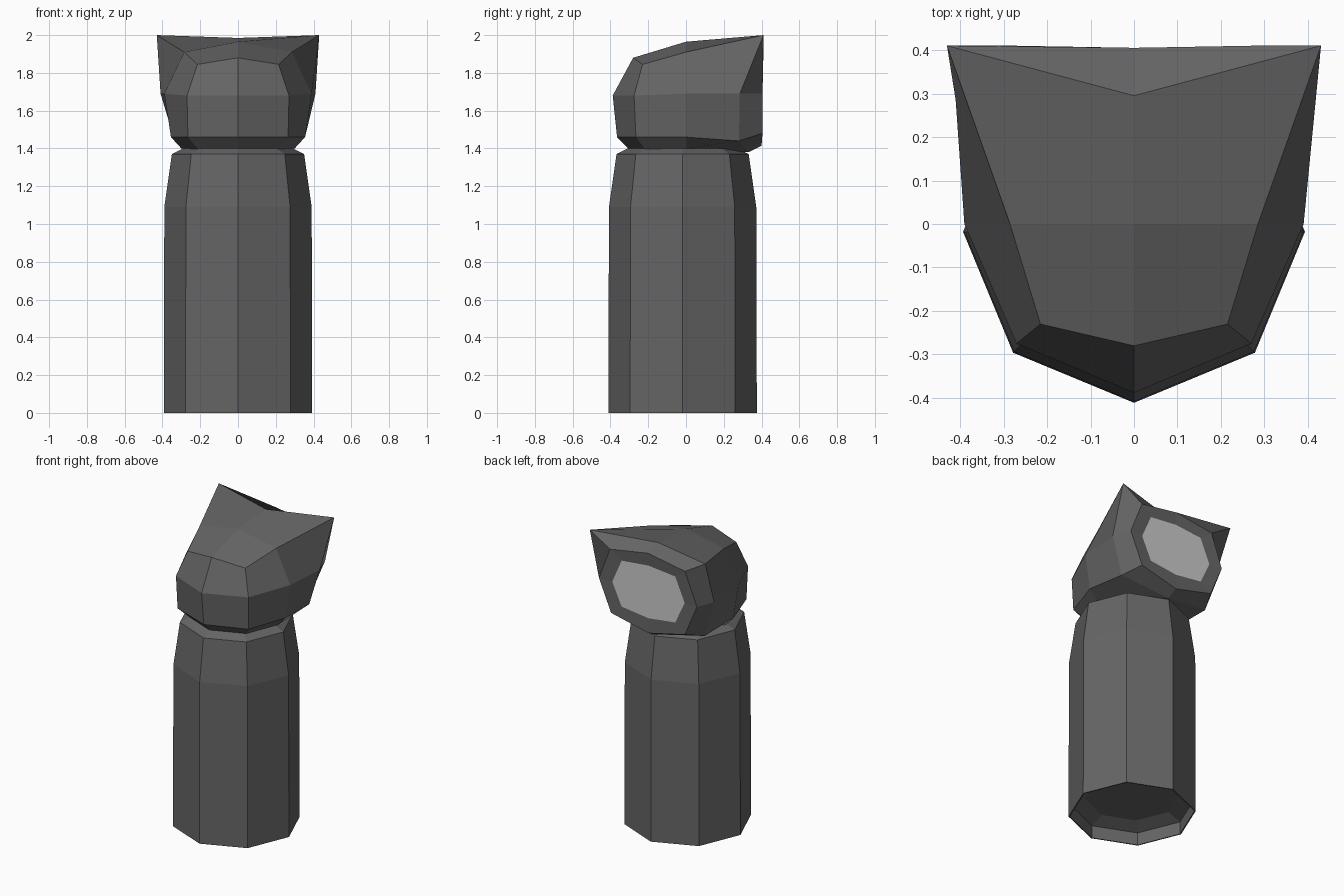
import bpy, bmesh, math

if "Cube" in bpy.data.objects:
    bpy.data.objects.remove(bpy.data.objects["Cube"])

dark = bpy.data.materials.new("dark_grey")
dark.diffuse_color = (0.13, 0.13, 0.13, 1)
dark.use_nodes = True
dark.node_tree.nodes["Principled BSDF"].inputs["Base Color"].default_value = dark.diffuse_color


def finish(name, bm, mat=None):
    bmesh.ops.remove_doubles(bm, verts=bm.verts, dist=0.0005)
    bmesh.ops.recalc_face_normals(bm, faces=bm.faces)
    me = bpy.data.meshes.new(name)
    bm.to_mesh(me)
    bm.free()
    ob = bpy.data.objects.new(name, me)
    bpy.context.collection.objects.link(ob)
    if mat:
        me.materials.append(mat)
    return ob


def face_mirrored(bm, pts):
    """Add a polygon and its reflection across x = 0."""
    for s in (1, -1):
        bm.faces.new([bm.verts.new((s * x, y, z)) for x, y, z in pts][::s])


def strip(bm, a, b):
    """Quads between two half rows, mirrored."""
    for i in range(len(a) - 1):
        face_mirrored(bm, [a[i], a[i + 1], b[i + 1], b[i]])


# post: eight-sided, recessed underneath, shoulders narrowing to the neck
bm = bmesh.new()
rings = []
for r, z in [(0.29, 0.12), (0.385, 0.085), (0.385, 0), (0.393, 0),
             (0.39, 1.09), (0.35, 1.37), (0.29, 1.40)]:
    rings.append([bm.verts.new((r * math.cos(k * math.pi / 4),
                                r * math.sin(k * math.pi / 4) - 0.018, z))
                  for k in range(8)])
for a, b in zip(rings, rings[1:]):
    for k in range(8):
        bm.faces.new([a[k], a[(k + 1) % 8], b[(k + 1) % 8], b[k]])
bm.faces.new(rings[0][::-1])
bm.faces.new(rings[-1])
finish("post", bm, dark)

# head: half rows from front centre round to the back, mirrored
bm = bmesh.new()
neck = [(0, -0.30, 1.395), (0.21, -0.215, 1.395), (0.30, 0, 1.40)]
low = [(0, -0.365, 1.46), (0.265, -0.265, 1.46), (0.355, 0, 1.46), (0.335, 0.28, 1.44)]
mid = [(0, -0.388, 1.68), (0.27, -0.275, 1.68), (0.39, 0, 1.69), (0.41, 0.285, 1.69)]
top = [(0, -0.28, 1.88), (0.215, -0.23, 1.845), (0.285, 0, 1.91), (0.43, 0.41, 2.0)]
crown, notch, chin = (0, 0, 1.965), (0, 0.295, 1.985), (0, 0.33, 1.38)
strip(bm, neck, low[:3])
strip(bm, low, mid)
strip(bm, mid, top)
face_mirrored(bm, [top[0], top[1], top[2], crown])
face_mirrored(bm, [crown, top[2], top[3], notch])
face_mirrored(bm, [neck[2], low[2], low[3], chin])
face_mirrored(bm, [(0, 0, 1.395), neck[0], neck[1], neck[2]])
face_mirrored(bm, [(0, 0, 1.395), neck[2], chin])

# back rim of the head, stepping in to the panel
outer = [notch, top[3], mid[3], low[3], chin]
rim = [(0, 0.405, 1.955), (0.28, 0.41, 1.91), (0.365, 0.405, 1.69),
       (0.275, 0.405, 1.48), (0, 0.40, 1.415)]
panel = [(0, 0.40, 1.87), (0.20, 0.40, 1.85), (0.27, 0.40, 1.69),
         (0.20, 0.40, 1.54), (0, 0.40, 1.515)]
strip(bm, outer, rim)
strip(bm, rim, panel)
finish("head", bm, dark)

# light back panel
bm = bmesh.new()
loop = panel + [(-x, y, z) for x, y, z in panel[3:0:-1]]
face = bm.faces.new([bm.verts.new(p) for p in loop])
if face.normal.y <= 0:
    face.normal_update()
    if face.normal.y < 0:
        face.normal_flip()
me = bpy.data.meshes.new("back_panel")
bm.to_mesh(me)
bm.free()
bpy.context.collection.objects.link(bpy.data.objects.new("back_panel", me))
